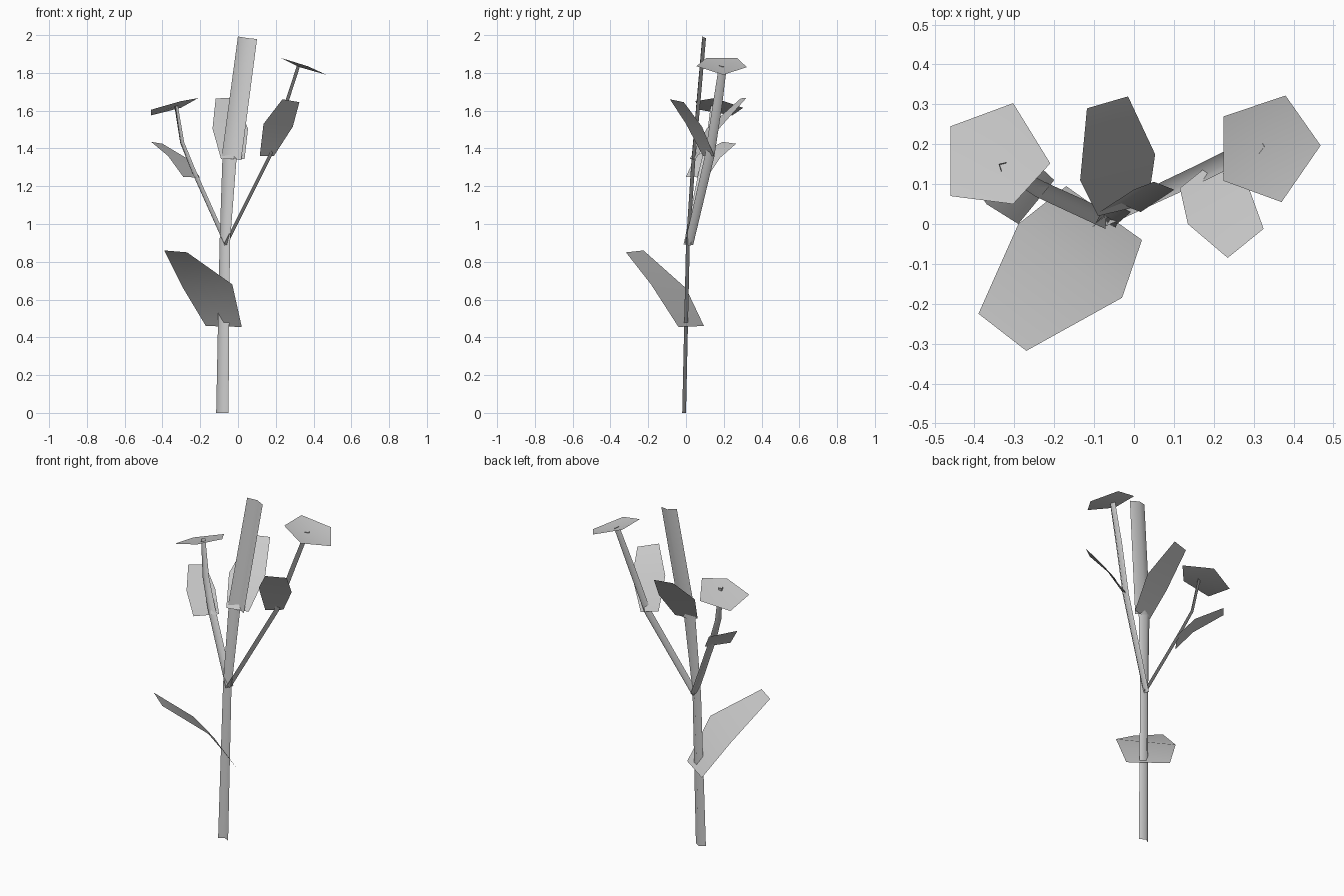
import bpy
from mathutils import Vector

cube = bpy.data.objects.get("Cube")
if cube:
    bpy.data.objects.remove(cube, do_unlink=True)

# Single plain grey for the whole plant
grey = bpy.data.materials.new("plain_grey")
grey.use_nodes = True
grey.diffuse_color = (0.6, 0.6, 0.6, 1)
grey.node_tree.nodes["Principled BSDF"].inputs["Base Color"].default_value = (0.6, 0.6, 0.6, 1)


def add_mesh(name, verts, faces, smooth=True):
    mesh = bpy.data.meshes.new(name)
    mesh.from_pydata([tuple(v) for v in verts], [], faces)
    mesh.materials.append(grey)
    for poly in mesh.polygons:
        poly.use_smooth = smooth
    obj = bpy.data.objects.new(name, mesh)
    bpy.context.collection.objects.link(obj)
    return obj


def grid_faces(rows, cols):
    """Quads joining consecutive rows of vertices."""
    return [(r * cols + c, r * cols + c + 1, (r + 1) * cols + c + 1, (r + 1) * cols + c)
            for r in range(rows - 1) for c in range(cols - 1)]


def folded_strip(name, path, widths, ridge, depth):
    """Thin V-section stalk swept along a path, with its ridge facing one way."""
    pts = [Vector(p) for p in path]
    verts = []
    for i, p in enumerate(pts):
        tangent = (pts[min(i + 1, len(pts) - 1)] - pts[max(i - 1, 0)]).normalized()
        side = Vector(ridge).cross(tangent).normalized()
        out = tangent.cross(side).normalized()
        half = side * widths[i] / 2
        verts += [p - half - out * depth / 2, p + out * depth / 2, p + half - out * depth / 2]
    return add_mesh(name, verts, grid_faces(len(pts), 3))


def leaf(name, base, middle, tip):
    """Bent six-sided blade from three pairs of edge points."""
    return add_mesh(name, base + middle + tip, grid_faces(3, 2))


def flower(name, centre, rim):
    """Shallow five-sided disc fanned around its centre."""
    n = len(rim)
    return add_mesh(name, [centre] + rim, [(0, i + 1, (i + 1) % n + 1) for i in range(n)])


# Stalks
folded_strip("main_stem",
             [(-0.083, -0.01, 0), (-0.07, 0.01, 0.9), (-0.045, 0.04, 1.35)],
             [0.065, 0.055, 0.075], (0, 1, 0), 0.02)
folded_strip("upper_stem", [(-0.035, 0.04, 1.345), (0.05, 0.096, 1.985)],
             [0.105, 0.102], (0, 1, 0), 0.02)
folded_strip("left_branch",
             [(-0.065, 0.015, 0.89), (0.17, 0.125, 1.36), (0.25, 0.165, 1.62), (0.32, 0.195, 1.835)],
             [0.045, 0.05, 0.05, 0.042], (1, 0, 0), 0.016)
folded_strip("right_branch",
             [(-0.065, 0.01, 0.89), (-0.24, 0.09, 1.28), (-0.3, 0.125, 1.43), (-0.333, 0.147, 1.64)],
             [0.045, 0.043, 0.037, 0.025], (-0.85, 0.5, 0), 0.014)

# Leaves
leaf("lower_leaf",
     [(-0.17, 0.095, 0.46), (0.02, -0.04, 0.455)],
     [(-0.29, 0.0, 0.66), (-0.03, -0.185, 0.68)],
     [(-0.39, -0.225, 0.86), (-0.27, -0.318, 0.85)])
leaf("left_leaf",
     [(0.115, 0.09, 1.36), (0.19, 0.15, 1.36)],
     [(0.135, 0.0, 1.53), (0.29, 0.085, 1.515)],
     [(0.235, -0.085, 1.66), (0.325, -0.012, 1.645)])
leaf("back_leaf",
     [(-0.09, 0.02, 1.345), (0.035, 0.05, 1.345)],
     [(-0.135, 0.11, 1.505), (0.053, 0.175, 1.505)],
     [(-0.118, 0.29, 1.665), (-0.015, 0.32, 1.668)])
leaf("right_leaf",
     [(-0.29, 0.0, 1.25), (-0.2, 0.11, 1.245)],
     [(-0.37, 0.05, 1.36), (-0.275, 0.18, 1.35)],
     [(-0.46, 0.195, 1.435), (-0.4, 0.265, 1.425)])

# Flowers
flower("left_flower", (0.32, 0.195, 1.832),
       [(0.225, 0.27, 1.88), (0.38, 0.322, 1.83), (0.468, 0.197, 1.79),
        (0.37, 0.055, 1.835), (0.225, 0.108, 1.88)])
flower("right_flower", (-0.333, 0.15, 1.622),
       [(-0.46, 0.245, 1.575), (-0.303, 0.303, 1.615), (-0.21, 0.152, 1.667),
        (-0.303, 0.05, 1.65), (-0.46, 0.07, 1.605)])
